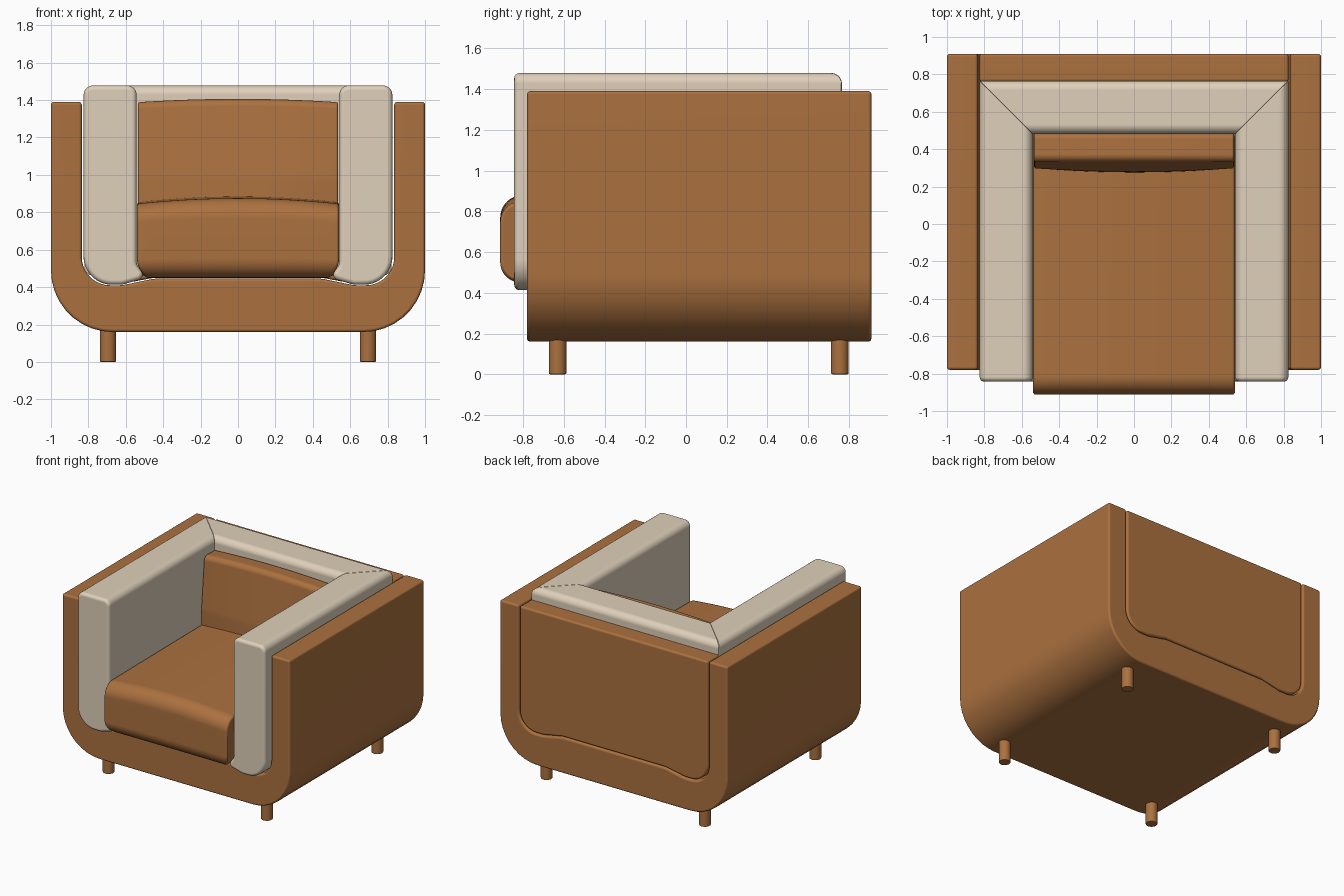
import bpy, bmesh, math
from mathutils import Vector

if "Cube" in bpy.data.objects:
    bpy.data.objects.remove(bpy.data.objects["Cube"])


def material(name, rgb):
    m = bpy.data.materials.new(name)
    m.diffuse_color = (*rgb, 1)
    m.use_nodes = True
    m.node_tree.nodes["Principled BSDF"].inputs["Base Color"].default_value = m.diffuse_color
    return m


LEATHER = material("brown_leather", (0.41, 0.165, 0.05))
CREAM = material("cream_fabric", (0.74, 0.63, 0.49))


def rounded(points):
    """Closed 2D outline from (u, v, radius) corners."""
    out = []
    n = len(points)
    for i, (u, v, r) in enumerate(points):
        p = Vector((u, v))
        if r == 0:
            out.append(p)
            continue
        a = (Vector(points[i - 1][:2]) - p).normalized()
        b = (Vector(points[(i + 1) % n][:2]) - p).normalized()
        half = a.angle(b) / 2
        c = p + (a + b).normalized() * r / math.sin(half)
        t = r / math.tan(half)
        d0, d1 = p + a * t - c, p + b * t - c
        turn = math.pi - 2 * half
        k = max(2, math.ceil(turn / math.radians(10)))
        for j in range(k + 1):
            f = j / k
            d = (d0 * math.sin((1 - f) * turn) + d1 * math.sin(f * turn)) / math.sin(turn) \
                if abs(turn - math.pi) > 0.01 else d0
            out.append(c + d)
    return out


def finish(name, bm, mat):
    bmesh.ops.recalc_face_normals(bm, faces=bm.faces)
    me = bpy.data.meshes.new(name)
    bm.to_mesh(me)
    bm.free()
    ob = bpy.data.objects.new(name, me)
    bpy.context.collection.objects.link(ob)
    me.materials.append(mat)
    bpy.ops.object.select_all(action='DESELECT')
    ob.select_set(True)
    bpy.context.view_layer.objects.active = ob
    bpy.ops.object.shade_smooth_by_angle(angle=math.radians(38))
    ob.modifiers.new("weighted_normals", 'WEIGHTED_NORMAL').keep_sharp = True
    return ob


def prism(name, points, axis, start, end, mat, bevel, end_bevel=None, steps=1, deform=None):
    """Sweep an outline along x or y; start/end give the cap position per u."""
    outline = rounded(points)
    bm = bmesh.new()
    rings = []
    for s in range(steps + 1):
        ring = []
        for u, v in outline:
            w = start(u) + (end(u) - start(u)) * s / steps
            ring.append(bm.verts.new((w, u, v) if axis == 'x' else (u, w, v)))
        rings.append(ring)
    n = len(outline)
    for r0, r1 in zip(rings, rings[1:]):
        for i in range(n):
            j = (i + 1) % n
            bm.faces.new((r0[i], r0[j], r1[j], r1[i]))
    bm.faces.new(rings[0])
    bm.faces.new(rings[-1])
    bmesh.ops.recalc_face_normals(bm, faces=bm.faces)
    sharp = [e for e in bm.edges if e.calc_face_angle() > 0.6]
    last = set(rings[-1])
    groups = [(sharp, bevel)]
    if end_bevel:
        tail = [e for e in sharp if e.verts[0] in last and e.verts[1] in last]
        groups = [([e for e in sharp if e not in tail], bevel), (tail, end_bevel)]
    for edges, width in groups:
        bmesh.ops.bevel(bm, geom=[e for e in edges if e.is_valid], offset=width,
                        offset_type='OFFSET', segments=4, profile=0.5,
                        affect='EDGES', clamp_overlap=True)
    if deform:
        for v in bm.verts:
            deform(v.co)
    return finish(name, bm, mat)


def at(value):
    return lambda u: value


def mirrored(half):
    """Complete a right-hand half outline with its mirror image."""
    return half + [(-u, v, r) for u, v, r in reversed(half)]


# Outer U-shaped shell
prism("outer_shell", mirrored([(0.45, 0.445, 0.1), (0.62, 0.41, 0.1), (0.835, 0.41, 0.15),
                               (0.835, 1.39, 0), (1, 1.39, 0), (1, 0.16, 0.33)]),
      'y', at(-0.78), at(0.91), LEATHER, 0.016)

# Back panel set into the shell
prism("back_panel", mirrored([(0.45, 0.45, 0.1), (0.62, 0.418, 0.1), (0.826, 0.418, 0.145),
                              (0.826, 1.388, 0)]),
      'y', at(0.76), at(0.91), LEATHER, 0.016)

# Cream arm pads, mitred at the rear corners
for side, s in (("left", -1), ("right", 1)):
    pad = [(0.825, 1.478, 0.05), (0.825, 0.413, 0.15), (0.62, 0.413, 0.06),
           (0.49, 0.45, 0.03), (0.542, 0.52, 0.05), (0.542, 1.478, 0.05)]
    prism(side + "_arm_pad", [(s * u, v, r) for u, v, r in pad], 'y',
          at(-0.843), lambda u: abs(u) - 0.06, CREAM, 0.025, 0.006)

# Cream back pad between the mitres
prism("back_pad", [(0.765, 1.478, 0.05), (0.765, 0.46, 0.05), (0.482, 0.46, 0.05), (0.482, 1.478, 0.05)],
      'x', lambda u: -u - 0.06, lambda u: u + 0.06, CREAM, 0.006)


# Seat cushion with a crowned top and tucked lower corners
def seat_shape(co):
    crown = 1 - (co.x / 0.54) ** 2
    co.z += 0.03 * crown * max(0, (co.z - 0.45) / 0.4)
    if co.z < 0.55:
        co.x *= 1 - 0.09 * ((0.55 - co.z) / 0.1) ** 2


prism("seat_cushion", [(-0.912, 0.45, 0.1), (-0.912, 0.845, 0.1), (0.48, 0.855, 0), (0.48, 0.45, 0)],
      'x', at(-0.54), at(0.54), LEATHER, 0.015, steps=14, deform=seat_shape)


# Leaning back cushion with a bulged front
def back_shape(co):
    crown = 1 - (co.x / 0.535) ** 2
    co.z += 0.018 * crown * max(0, (co.z - 0.8) / 0.6)
    if co.y < 0.4:
        co.y -= 0.022 * crown * max(0, (1.4 - co.z) / 0.5)


prism("back_cushion", [(0.30, 0.80, 0), (0.298, 0.98, 0.4), (0.335, 1.39, 0.04), (0.484, 1.385, 0.03), (0.484, 0.80, 0)],
      'x', at(-0.535), at(0.535), LEATHER, 0.012, steps=14, deform=back_shape)

# Four round legs
for end, y in (("front", -0.63), ("rear", 0.755)):
    for side, x in (("left", -0.695), ("right", 0.695)):
        bm = bmesh.new()
        bmesh.ops.create_cone(bm, cap_ends=True, segments=32, radius1=0.043, radius2=0.043, depth=0.18)
        rim = [e for e in bm.edges if e.verts[0].co.z < 0 and e.verts[1].co.z < 0]
        bmesh.ops.bevel(bm, geom=rim, offset=0.006, segments=2, profile=0.5, affect='EDGES')
        bmesh.ops.translate(bm, verts=bm.verts, vec=(x, y, 0.09))
        finish(end + "_" + side + "_leg", bm, LEATHER)
